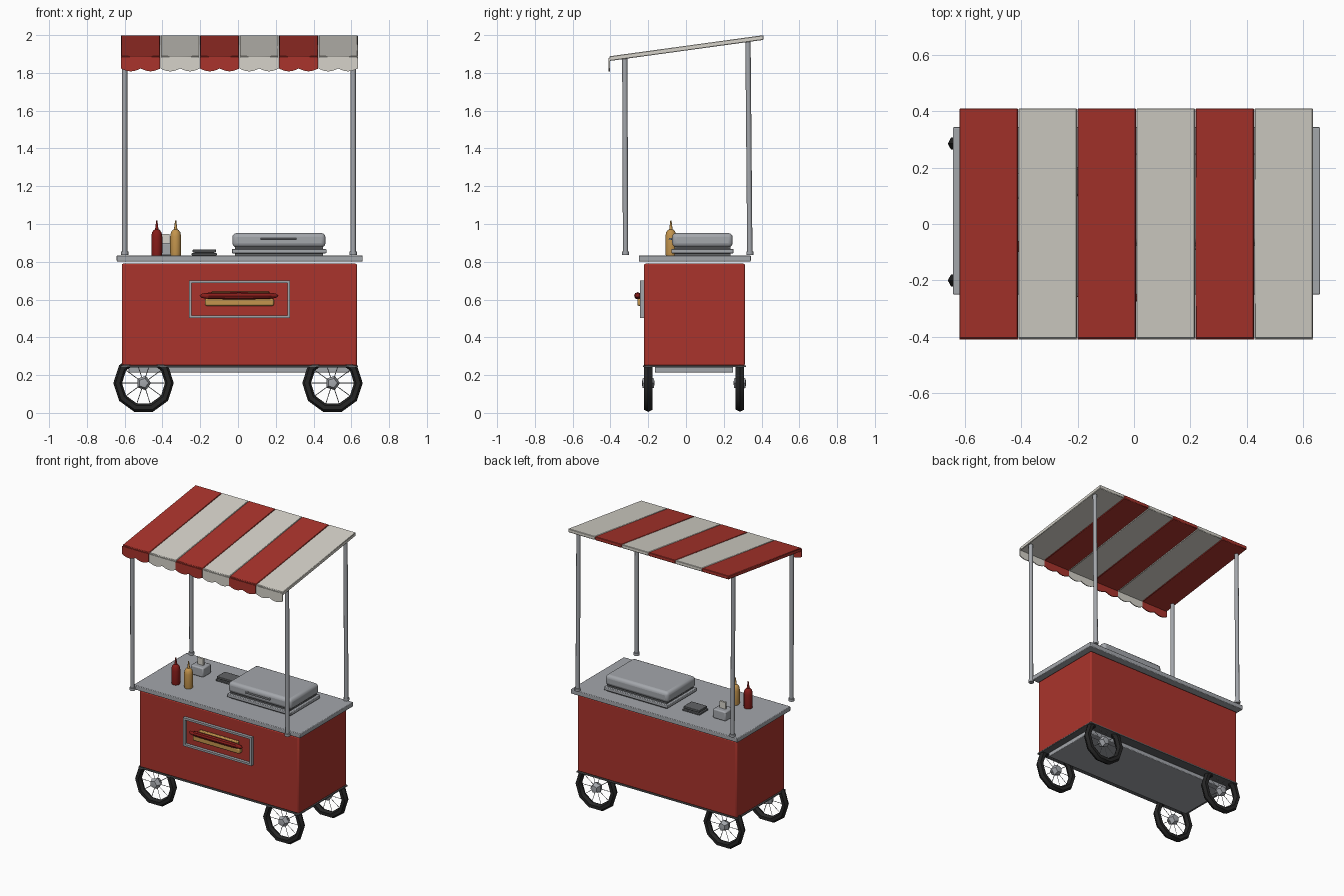
import bpy, bmesh, math
from mathutils import Matrix, Vector

if "Cube" in bpy.data.objects:
    bpy.data.objects.remove(bpy.data.objects["Cube"])


def material(name, r, g, b):
    m = bpy.data.materials.new(name)
    m.use_nodes = True
    m.diffuse_color = (r, g, b, 1)
    m.node_tree.nodes["Principled BSDF"].inputs["Base Color"].default_value = (r, g, b, 1)
    return m


red = material("red_paint", .40, .034, .025)
white = material("off_white", .67, .65, .59)
metal = material("brushed_metal", .37, .385, .41)
dark = material("dark_metal", .12, .125, .13)
rubber = material("black_rubber", .018, .018, .018)
sauce = material("dark_red", .24, .012, .01)
tan = material("mustard_tan", .55, .30, .075)


def finish(name, bm, mat, bevel=0, segments=2):
    bmesh.ops.recalc_face_normals(bm, faces=bm.faces)
    me = bpy.data.meshes.new(name)
    bm.to_mesh(me)
    bm.free()
    ob = bpy.data.objects.new(name, me)
    bpy.context.collection.objects.link(ob)
    me.materials.append(mat)
    if bevel:
        mod = ob.modifiers.new("Bevel", "BEVEL")
        mod.width, mod.segments = bevel, segments
    bpy.ops.object.select_all(action="DESELECT")
    ob.select_set(True)
    bpy.context.view_layer.objects.active = ob
    bpy.ops.object.shade_smooth_by_angle(angle=math.radians(40))
    return ob


def box(name, x, y, z, mat, bevel=0, segments=2, slope=0):
    """Box from (min, max) ranges; slope lifts it along y."""
    bm = bmesh.new()
    bmesh.ops.create_cube(bm, size=1)
    for v in bm.verts:
        v.co = [lo + (c + .5) * (hi - lo) for c, (lo, hi) in zip(v.co, (x, y, z))]
        v.co.z += slope * (v.co.y - y[0])
    return finish(name, bm, mat, bevel, segments)


def add_rod(bm, a, b, r, sides):
    a, b = Vector(a), Vector(b)
    d = b - a
    mtx = Matrix.Translation((a + b) / 2) @ d.to_track_quat("Z", "Y").to_matrix().to_4x4()
    bmesh.ops.create_cone(bm, cap_ends=True, segments=sides, radius1=r, radius2=r,
                          depth=d.length, matrix=mtx)


def rod(name, a, b, r, mat, sides=12):
    bm = bmesh.new()
    add_rod(bm, a, b, r, sides)
    return finish(name, bm, mat)


def lathe(name, profile, loc, mat, axis="Z", sides=12, closed=False):
    """Spin (radius, height) points around an axis."""
    bm = bmesh.new()
    vs = [bm.verts.new((r, 0, h)) for r, h in profile]
    edges = [bm.edges.new(p) for p in zip(vs, vs[1:])]
    if closed:
        edges.append(bm.edges.new((vs[-1], vs[0])))
    bmesh.ops.spin(bm, geom=vs + edges, cent=(0, 0, 0), axis=(0, 0, 1),
                   angle=math.tau, steps=sides)
    bmesh.ops.remove_doubles(bm, verts=bm.verts, dist=1e-5)
    turn = {"Z": Matrix(), "X": Matrix.Rotation(math.pi / 2, 4, "Y"),
            "Y": Matrix.Rotation(math.pi / 2, 4, "X")}[axis]
    bm.transform(Matrix.Translation(loc) @ turn)
    return finish(name, bm, mat)


# Cart body, counter and chassis
box("cart_body", (-.615, .63), (-.222, .312), (.25, .79), red, .008)
box("counter_top", (-.642, .66), (-.25, .343), (.802, .834), metal, .004)
box("base_plate", (-.62, .635), (-.227, .317), (.243, .251), dark)
box("chassis", (-.58, .59), (-.165, .25), (.214, .243), metal, .004)

# Wheels: tyre, spokes and hub
TYRE, WHEEL_Z = .137, .158
ring = [(TYRE + .023 * math.cos(t), .025 * math.sin(t))
        for t in (math.tau * i / 6 for i in range(6))]
for end, y in (("front", -.2), ("back", .285)):
    for side, x in (("right", -.5), ("left", .5)):
        tag = f"{end}_{side}"
        lathe(f"tyre_{tag}", ring, (x, y, WHEEL_Z), rubber, "Y", 10, True)
        bm = bmesh.new()
        for i in range(10):
            a = math.tau * i / 10
            tip = (x + TYRE * math.cos(a), y, WHEEL_Z + TYRE * math.sin(a))
            add_rod(bm, (x, y, WHEEL_Z), tip, .002, 4)
        finish(f"spokes_{tag}", bm, metal)
        lathe(f"hub_{tag}", [(0, -.034), (.026, -.03), (.04, 0), (.026, .03), (0, .034)],
              (x, y, WHEEL_Z), metal, "Y", 5)

# Framed sign on the front
L, R, B, T, W = -.26, .275, .502, .702, .014
sign_y = (-.243, -.218)
for name, xs, zs in (("bottom", (L, R), (B, B + W)), ("top", (L, R), (T - W, T)),
                     ("right", (L, L + W), (B + W, T - W)), ("left", (R - W, R), (B + W, T - W))):
    box(f"sign_frame_{name}", xs, sign_y, zs, metal)

# Hot dog on the sign
box("bun_lower", (-.175, .19), (-.258, -.22), (.567, .605), tan, .008)
box("bun_back", (-.14, .165), (-.24, -.22), (.60, .643), tan, .006)
lathe("sausage", [(0, -.21), (.012, -.195), (.018, -.15), (.019, 0), (.018, .15),
                  (.012, .195), (0, .21)], (.005, -.256, .62), sauce, "X", 8)

# Sauce bottles
bottle = [(0, 0), (.027, 0), (.029, .012), (.029, .1), (.025, .122), (.016, .134),
          (.009, .138), (.003, .185), (0, .185)]
for name, x, mat in (("ketchup_bottle", -.43, sauce), ("mustard_bottle", -.33, tan)):
    lathe(name, bottle, (x, -.08, .834), mat)

# Napkin box with a napkin, and a small tray
box("napkin_box", (-.435, -.335), (.09, .18), (.834, .9), metal, .008)
box("napkin", (-.408, -.362), (.128, .142), (.895, .947), white)
box("tray_base", (-.245, -.112), (.1, .2), (.834, .846), dark, .003)
box("tray_top", (-.24, -.117), (.105, .195), (.85, .865), dark, .003)
box("tray_core", (-.23, -.127), (.115, .185), (.842, .855), dark)

# Grill with a rounded lid and handle
box("grill_base", (-.032, .468), (-.078, .252), (.845, .868), metal, .004)
box("grill_foot", (-.015, .45), (-.06, .235), (.832, .88), dark)
box("grill_lid", (-.03, .463), (-.073, .247), (.877, .952), metal, .022, 3)
rod("grill_handle", (.12, -.086, .92), (.31, -.086, .92), .006, metal, 8)
for x in (.13, .3):
    rod("handle_mount", (x, -.086, .92), (x, -.068, .92), .005, metal, 8)

# Awning: sloped stripes with a scalloped valance
X0, X1, Y0, Y1 = -.62, .635, -.405, .41
SLOPE, FRONT_Z, THICK = .137, 1.863, .025
step = (X1 - X0) / 6
for i in range(6):
    mat = white if i % 2 else red
    a, b = X0 + i * step, X0 + (i + 1) * step
    box(f"awning_stripe_{i + 1}", (a + .001, b - .001), (Y0, Y1),
        (FRONT_Z, FRONT_Z + THICK), mat, .003, 1, SLOPE)
    bm = bmesh.new()
    outline = [(a + .001, 1.88), (a + .001, 1.823)]
    for k in range(2):
        for j in range(1, 7):
            t = j / 6
            outline.append((a + (k + t) * step / 2, 1.823 - .015 * math.sin(math.pi * t)))
    outline[-1] = (b - .001, 1.823)
    outline.append((b - .001, 1.88))
    face = bm.faces.new([bm.verts.new((x, Y0 - .004, z)) for x, z in outline])
    out = bmesh.ops.extrude_face_region(bm, geom=[face])["geom"]
    bmesh.ops.translate(bm, vec=(0, .006, 0),
                        verts=[v for v in out if isinstance(v, bmesh.types.BMVert)])
    finish(f"valance_{i + 1}", bm, mat)

# Posts with small feet
for end, y, lean in (("front", -.32, -.004), ("back", .338, -.01)):
    for side, x in (("right", -.6), ("left", .61)):
        top = FRONT_Z + SLOPE * (y - Y0) + .008
        rod(f"post_{end}_{side}", (x, y, .838), (x, y + lean, top), .014, metal)
        rod(f"post_foot_{end}_{side}", (x, y, .836), (x, y, .854), .019, metal)
